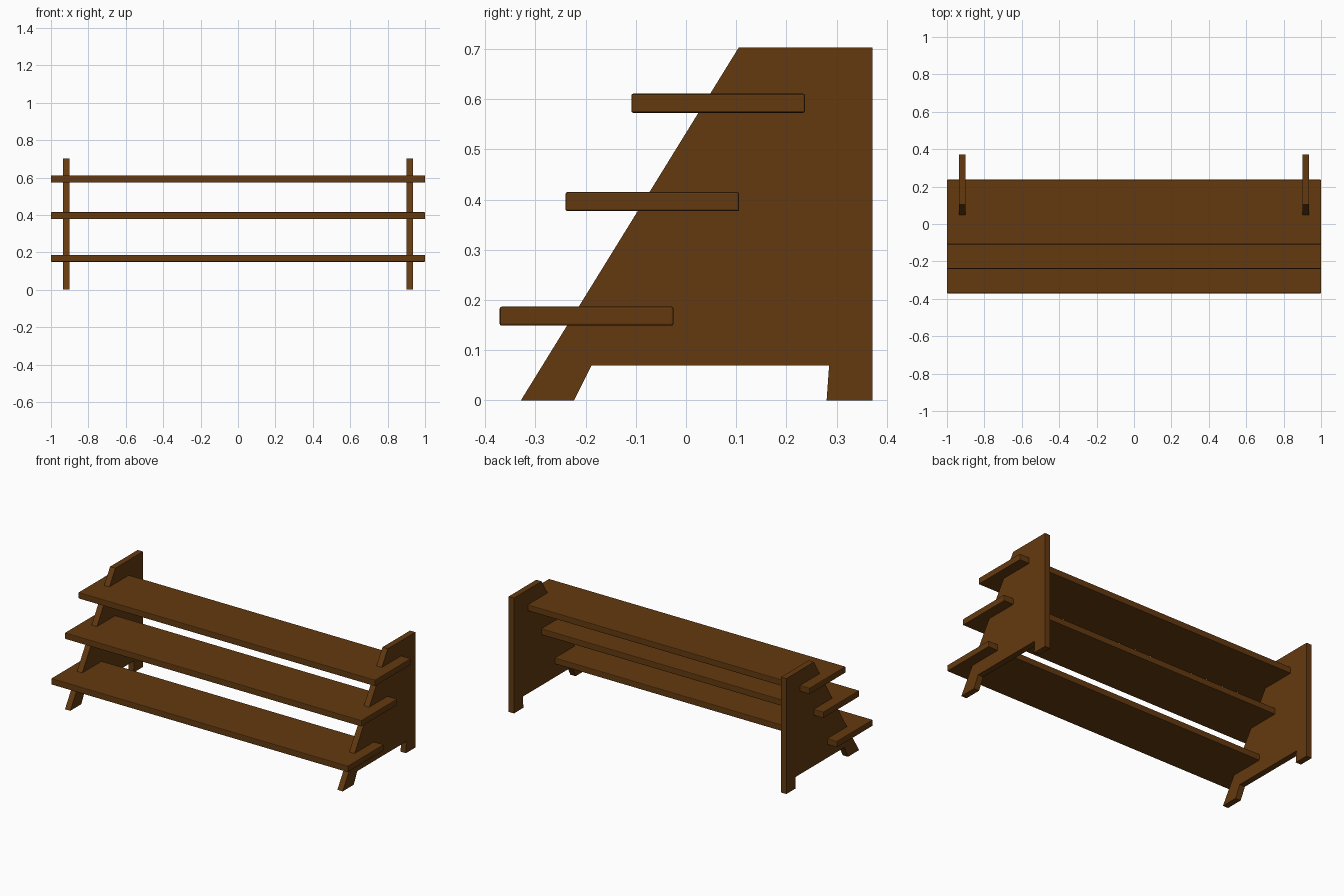
import bpy, bmesh

if "Cube" in bpy.data.objects:
    bpy.data.objects.remove(bpy.data.objects["Cube"])

wood = bpy.data.materials.new("dark brown wood")
wood.diffuse_color = (0.127, 0.042, 0.005, 1)
wood.use_nodes = True
wood.node_tree.nodes["Principled BSDF"].inputs["Base Color"].default_value = wood.diffuse_color


def extrude_profile(name, profile, x0, x1, bevel=0.0):
    """Extrude a (y, z) outline from x0 to x1."""
    bm = bmesh.new()
    face = bm.faces.new([bm.verts.new((x0, y, z)) for y, z in profile])
    moved = bmesh.ops.extrude_face_region(bm, geom=[face])["geom"]
    bmesh.ops.translate(bm, vec=(x1 - x0, 0, 0),
                        verts=[v for v in moved if isinstance(v, bmesh.types.BMVert)])
    bmesh.ops.recalc_face_normals(bm, faces=bm.faces[:])
    mesh = bpy.data.meshes.new(name)
    bm.to_mesh(mesh)
    bm.free()
    mesh.materials.append(wood)
    obj = bpy.data.objects.new(name, mesh)
    bpy.context.collection.objects.link(obj)
    if bevel:
        mod = obj.modifiers.new("soft edges", "BEVEL")
        mod.width = bevel
        mod.segments = 2
    return obj


# Slanted side panels with a cut-out between the feet
panel = [(-0.329, 0), (-0.223, 0), (-0.188, 0.07), (0.285, 0.07),
         (0.28, 0), (0.371, 0), (0.371, 0.703), (0.105, 0.703)]
extrude_profile("left_side_panel", panel, -0.936, -0.9)
extrude_profile("right_side_panel", panel, 0.9, 0.936)

# Three stepped shelves passing through the panels
for name, y, z in (("bottom", -0.371, 0.149), ("middle", -0.24, 0.377), ("top", -0.109, 0.573)):
    y1, z1 = y + 0.346, z + 0.038
    extrude_profile(name + "_shelf", [(y, z), (y1, z), (y1, z1), (y, z1)], -1, 1, 0.004)
